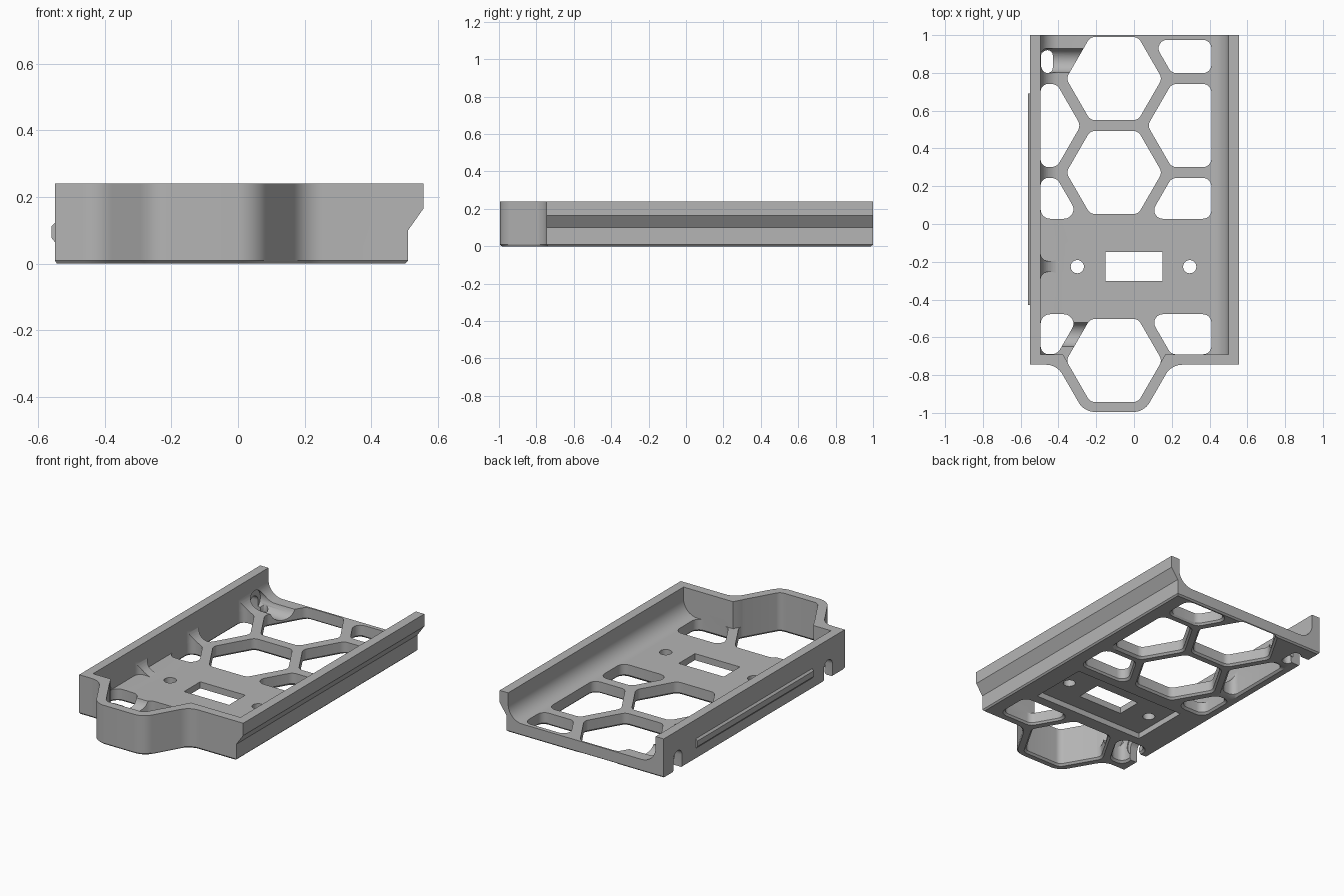
import bpy, bmesh, math
from mathutils import Vector

if "Cube" in bpy.data.objects:
    bpy.data.objects.remove(bpy.data.objects["Cube"], do_unlink=True)

GREY = (0.46, 0.46, 0.46, 1)
mat = bpy.data.materials.new("plain grey")
mat.use_nodes = True
mat.diffuse_color = GREY
mat.node_tree.nodes["Principled BSDF"].inputs["Base Color"].default_value = GREY

FLOOR, TOP = 0.075, 0.24      # floor surface and rim heights
IN_L, IN_R = -0.495, 0.50     # inner wall faces
HX, PITCH, APO = -0.105, 0.4975, 0.22   # honeycomb column, spacing, half height


def rounded(pts, radii, steps=6):
    """Round each polygon corner with a short arc."""
    if not isinstance(radii, (list, tuple)):
        radii = [radii] * len(pts)
    out, n = [], len(pts)
    for i, r in enumerate(radii):
        p, a, b = Vector(pts[i]), Vector(pts[i - 1]), Vector(pts[(i + 1) % n])
        if r == 0:
            out.append(p)
            continue
        da, db = a - p, b - p
        half = da.angle(db) / 2
        t = min(r / math.tan(half), 0.47 * da.length, 0.47 * db.length)
        da, db = da.normalized(), db.normalized()
        rad = t * math.tan(half)
        c = p + (da + db).normalized() * (rad / math.sin(half))
        v0, v1 = p + da * t - c, p + db * t - c
        sweep = v0.angle(v1)
        for k in range(steps + 1):
            f = k / steps
            out.append(c + (v0 * math.sin((1 - f) * sweep) + v1 * math.sin(f * sweep)) / math.sin(sweep))
    return out


def clip(pts, x0=-9, x1=9, y0=-9, y1=9):
    """Trim a convex polygon to a rectangle."""
    for axis, lim, sign in ((0, x0, 1), (0, x1, -1), (1, y0, 1), (1, y1, -1)):
        out = []
        for i, b in enumerate(pts):
            a = pts[i - 1]
            da, db = sign * (a[axis] - lim), sign * (b[axis] - lim)
            if (da >= 0) != (db >= 0):
                f = da / (da - db)
                out.append((a[0] + f * (b[0] - a[0]), a[1] + f * (b[1] - a[1])))
            if db >= 0:
                out.append(b)
        pts = out
    return pts


def hexagon(cx, cy, apo=APO):
    r = apo / math.cos(math.pi / 6)
    return [(cx + r * math.cos(k * math.pi / 3), cy + r * math.sin(k * math.pi / 3)) for k in range(6)]


def rect(x0, x1, y0, y1):
    return [(x0, y0), (x1, y0), (x1, y1), (x0, y1)]


def circle(cx, cy, r, n=32):
    return [(cx + r * math.cos(k * math.tau / n), cy + r * math.sin(k * math.tau / n)) for k in range(n)]


def loft(name, pts, layers, axis="z"):
    """Stack a polygon through (position, scale) layers along an axis."""
    cx = (min(p[0] for p in pts) + max(p[0] for p in pts)) / 2
    cy = (min(p[1] for p in pts) + max(p[1] for p in pts)) / 2
    place = {"z": lambda u, v, w: (u, v, w), "y": lambda u, v, w: (u, w, v),
             "x": lambda u, v, w: (w, u, v)}[axis]
    bm = bmesh.new()
    rings = [[bm.verts.new(place(cx + (p[0] - cx) * s, cy + (p[1] - cy) * s, w)) for p in pts]
             for w, s in layers]
    n = len(pts)
    for a, b in zip(rings, rings[1:]):
        for i in range(n):
            bm.faces.new((a[i - 1], a[i], b[i], b[i - 1]))
    bm.faces.new(rings[0])
    bm.faces.new(rings[-1])
    bmesh.ops.recalc_face_normals(bm, faces=bm.faces)
    me = bpy.data.meshes.new(name)
    bm.to_mesh(me)
    bm.free()
    me.materials.append(mat)
    ob = bpy.data.objects.new(name, me)
    bpy.context.collection.objects.link(ob)
    return ob


def cut(pts, lo, hi, axis="z"):
    """Subtract a prism from the tray."""
    cutter(loft("cutter", pts, [(lo, 1), (hi, 1)], axis))


def cutter(ob):
    mod = tray.modifiers.new("cut", "BOOLEAN")
    mod.operation, mod.solver, mod.object = "DIFFERENCE", "EXACT", ob
    bpy.context.view_layer.objects.active = tray
    bpy.ops.object.modifier_apply(modifier=mod.name)
    bpy.data.objects.remove(ob, do_unlink=True)


def hole(pts, r=0.045, top=0.3):
    """Through hole with a small chamfer at the underside."""
    pts = rounded(pts, r)
    w = max(p[0] for p in pts) - min(p[0] for p in pts)
    s = 1 + 0.024 / max(w, 0.2)
    cutter(loft("cutter", pts, [(-0.02, s), (0, s), (0.012, 1), (top, 1)]))


# Tray body with a rounded nose at the front
outline = [(-0.55, 1), (-0.55, -0.745), (HX - 0.303, -0.745), (HX - 0.159, -0.995),
           (HX + 0.159, -0.995), (HX + 0.303, -0.745), (0.557, -0.745), (0.557, 1)]
tray = loft("tray", rounded(outline, [0, 0, 0.1, 0.1, 0.1, 0.1, 0, 0], 8),
            [(0, 0.99), (0.009, 1), (TOP, 1)])

# Undercut along the left side
cut([(0.502, -0.05), (0.502, 0), (0.511, 0.009), (0.511, 0.1), (0.557, 0.165),
     (0.7, 0.165), (0.7, -0.05)], -0.8, 1.1, "y")

# Cavity with coved sides, open at the back
cove = rounded([(IN_L, 0.4), (IN_L, FLOOR), (IN_R, FLOOR), (IN_R, 0.4)], [0, 0.095, 0.095, 0], 10)
cut(cove, -0.69, 1.1, "y")

# Hollow nose
nose = [(HX - 0.323, -0.6), (HX - 0.127, -0.94), (HX + 0.127, -0.94), (HX + 0.323, -0.6)]
cut(rounded(nose, [0, 0.05, 0.05, 0]), FLOOR + 0.0005, 0.4)

# Middle column of hexagons
for k in (0, 1, 3):
    hole(hexagon(HX, 0.77 - k * PITCH))

# Side columns, trimmed by the walls and the middle plate
DX = PITCH * math.cos(math.pi / 6)
ys = [0.77 + PITCH * (0.5 - k) for k in range(4)]
trims = [dict(y1=0.975), {}, dict(y0=ys[2] + 0.004), dict(y1=ys[3] - 0.004, y0=-0.69)]
for k, (y, trim) in enumerate(zip(ys, trims)):
    hole(clip(hexagon(HX + DX, y), x1=0.41, **trim), top=0.13)
    if k == 0:
        hole(rect(-0.487, -0.43, 0.80, 0.92), 0.028, 0.13)
        continue
    left = clip(hexagon(HX - DX, y), x0=IN_L + 0.0007, y0=-0.689)
    cut(rounded(left, 0.05), FLOOR + 0.0008, 0.4)
    hole(clip(left, **trim), 0.05, FLOOR + 0.01)

# Strap grooves and arched notches in the right wall
for y in (0.865, -0.585):
    cut(circle(y, 0.088, 0.065), -0.5, -0.22, "x")
    arch = [(y + 0.042 * math.cos(a * math.pi / 12), 0.075 + 0.042 * math.sin(a * math.pi / 12))
            for a in range(13)]
    cut(arch + [(y - 0.042, -0.05), (y + 0.042, -0.05)], -0.6, -0.475, "x")

# Middle plate: window, screw holes and recess underneath
cut(rect(-0.152, 0.152, -0.303, -0.147), -0.1, 0.3)
for x in (-0.30, 0.295):
    cut(circle(x, -0.226, 0.035), -0.1, 0.3)
cut(rect(-0.38, 0.38, -0.41, -0.04), -0.1, 0.035)

# Guide rail on the right side
rail = loft("guide_rail", [(-0.545, 0.058), (-0.561, 0.078), (-0.561, 0.112), (-0.545, 0.128)],
            [(-0.43, 1), (0.69, 1)], "y")

for ob in (tray, rail):
    bpy.ops.object.select_all(action="DESELECT")
    ob.select_set(True)
    bpy.context.view_layer.objects.active = ob
    bpy.ops.object.shade_smooth_by_angle(angle=math.radians(30))
